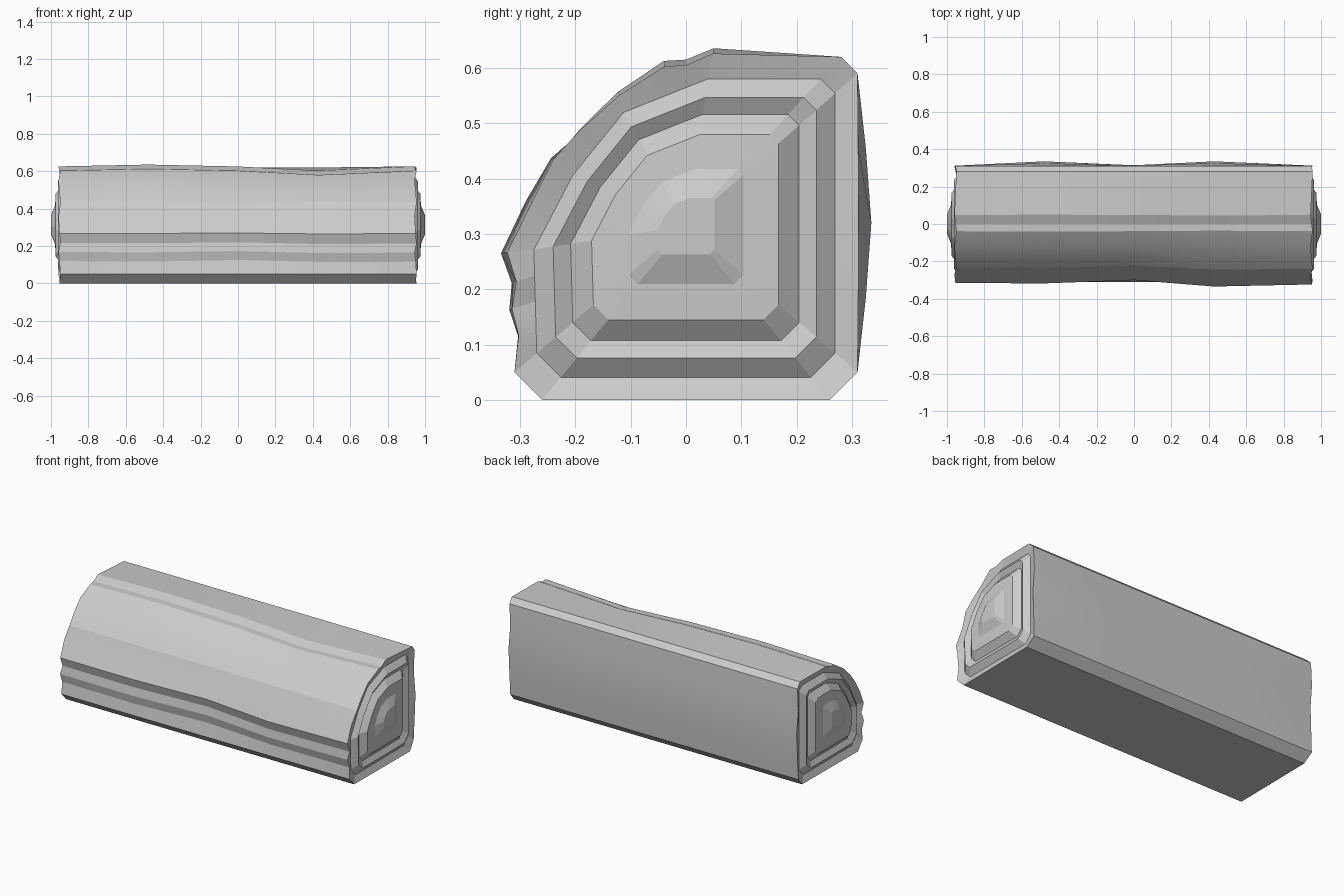
import bpy, bmesh
from math import sin

if "Cube" in bpy.data.objects:
    bpy.data.objects.remove(bpy.data.objects["Cube"])

# Outer cross-section (y, z): flat base, split back face, ridged bark
OUTER = [(-.26, 0), (.26, 0), (.31, .05), (.31, .185), (.31, .32), (.31, .455),
         (.31, .59), (.28, .62), (.05, .636), (0, .615), (-.04, .613),
         (-.125, .56), (-.2, .495), (-.25, .44), (-.29, .36), (-.335, .265),
         (-.318, .21), (-.325, .16), (-.312, .11), (-.31, .05)]
BULGE = {3: .6, 4: 1, 5: .6}
CY, CZ = 0, .315

# Smooth core section: straight runs between a few outline corners
KEYS = {0: OUTER[0], 1: OUTER[1], 2: OUTER[2], 6: OUTER[6], 7: OUTER[7],
        8: (.046, .62), 11: (-.13, .55), 13: (-.235, .42), 15: (-.316, .265),
        19: (-.31, .05)}
CORE = []
for a, b in zip(list(KEYS), list(KEYS)[1:]):
    for i in range(a, b):
        t = (i - a) / (b - a)
        CORE.append(tuple(p + (q - p) * t for p, q in zip(KEYS[a], KEYS[b])))
CORE.append(KEYS[19])


def body_ring(x, front, top, back):
    """Outer section with the bark pushed in and the back face swelling out."""
    ring = []
    for i, (y, z) in enumerate(OUTER):
        y += back * BULGE.get(i, 0)
        if 8 <= i <= 18:
            dy, dz = y - CY, z - CZ
            r2 = dy * dy + dz * dz
            d = (front * dy * dy + top * dz * dz) / r2
            y -= d * dy / r2 ** .5
            z -= d * dz / r2 ** .5
        wave = .006 * sin(i * 2.1) if abs(x) > .9 else 0
        ring.append((x + wave, y, z))
    return ring


def end_rings(side):
    """Growth rings: alternating grooves and ridges, stepping to the centre."""
    steps = [(.87, .935), (.76, .962), (.66, .945), (.54, .975), (.335, .978), (.165, 1.0)]
    return [[(side * x, CY + (y - CY) * s, CZ + (z - CZ) * s) for y, z in CORE]
            for s, x in steps]


sections = [(-.955, .02, .01, .002), (-.48, .018, 0, .025), (0, .036, .01, .004),
            (.43, 0, .034, .025), (.95, .012, .01, .002)]
rings = end_rings(-1)[::-1] + [body_ring(*s) for s in sections] + end_rings(1)

# Loft every ring into one closed log
bm = bmesh.new()
loops = [[bm.verts.new(p) for p in ring] for ring in rings]
n = len(OUTER)
for a, b in zip(loops, loops[1:]):
    for i in range(n):
        j = (i + 1) % n
        bm.faces.new((a[i], a[j], b[j], b[i]))
bm.faces.new(loops[0])
bm.faces.new(loops[-1])
bmesh.ops.recalc_face_normals(bm, faces=bm.faces)
mesh = bpy.data.meshes.new("split_log")
bm.to_mesh(mesh)
bm.free()
log = bpy.data.objects.new("split_log", mesh)
bpy.context.collection.objects.link(log)
bpy.context.view_layer.objects.active = log
log.select_set(True)
bpy.ops.object.shade_smooth_by_angle(angle=.2)
